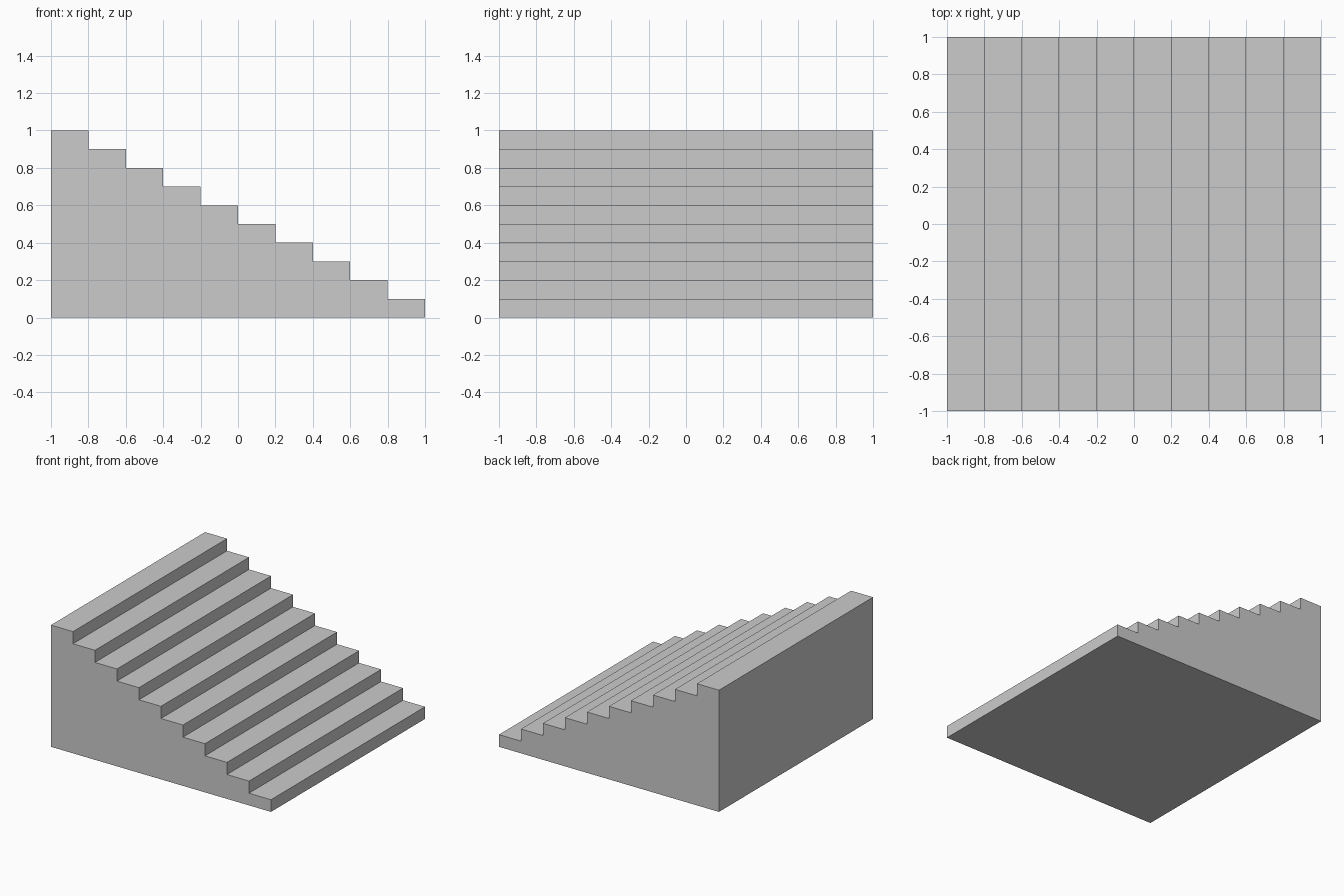
import bpy
import bmesh

if "Cube" in bpy.data.objects:
    bpy.data.objects.remove(bpy.data.objects["Cube"])

STEPS = 10
TREAD = 0.2
RISE = 0.1
HALF_DEPTH = 1.0

# Stair profile in the xz plane, descending towards +x
profile = [(-1.0, 0.0)]
for i in range(STEPS):
    z = (STEPS - i) * RISE
    profile += [(-1.0 + i * TREAD, z), (-1.0 + (i + 1) * TREAD, z)]
profile.append((1.0, 0.0))

# Extrude the profile along y into a solid staircase
bm = bmesh.new()
face = bm.faces.new([bm.verts.new((x, -HALF_DEPTH, z)) for x, z in profile])
result = bmesh.ops.extrude_face_region(bm, geom=[face], use_keep_orig=True)
moved = [v for v in result["geom"] if isinstance(v, bmesh.types.BMVert)]
bmesh.ops.translate(bm, verts=moved, vec=(0, 2 * HALF_DEPTH, 0))
bmesh.ops.recalc_face_normals(bm, faces=bm.faces)

mesh = bpy.data.meshes.new("staircase")
bm.to_mesh(mesh)
bm.free()
staircase = bpy.data.objects.new("staircase", mesh)
bpy.context.collection.objects.link(staircase)
